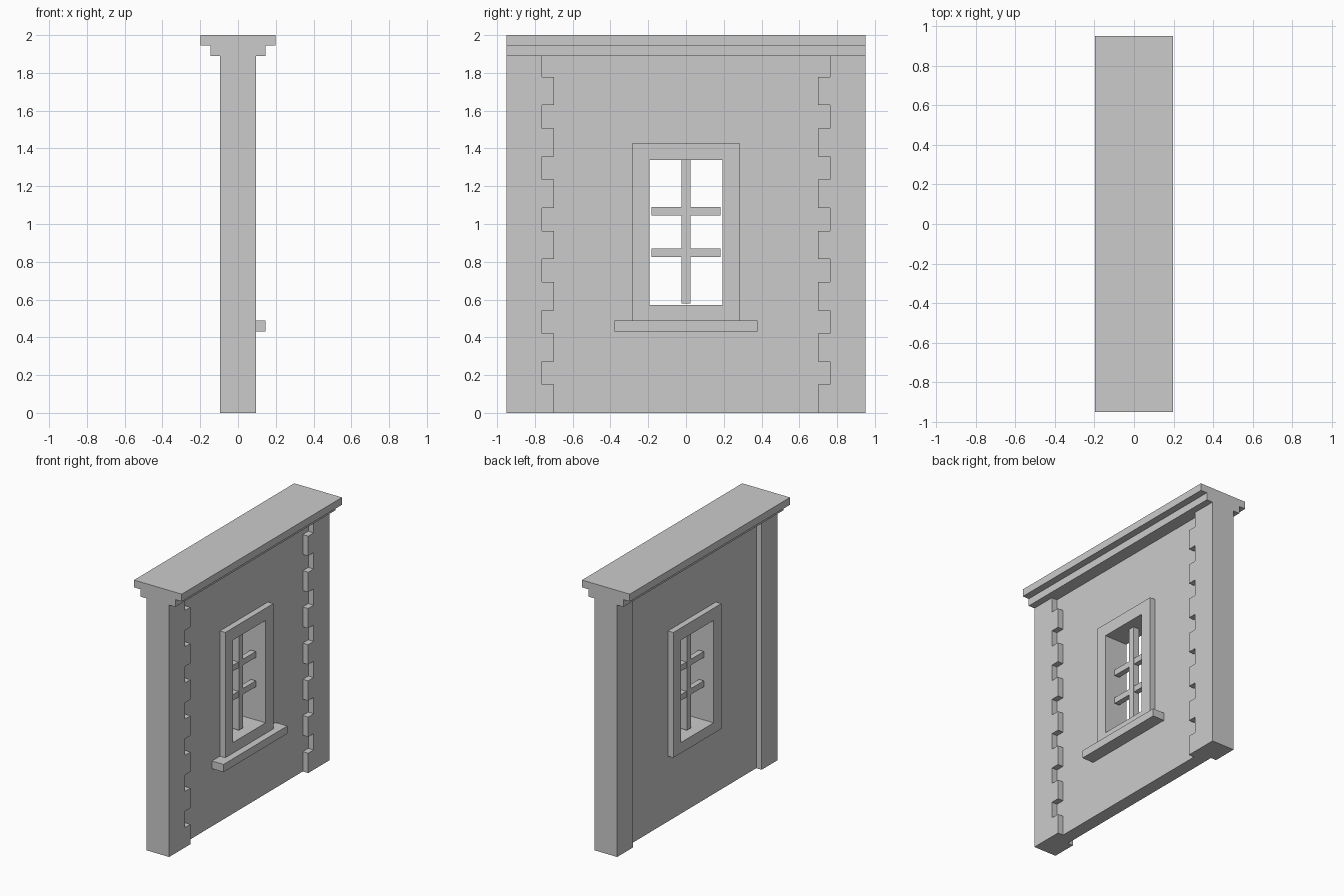
import bpy, bmesh
from mathutils import Vector

if "Cube" in bpy.data.objects:
    bpy.data.objects.remove(bpy.data.objects["Cube"])

HALF = 0.95      # half length of the wall
PIER = 0.094     # half thickness of piers and window frame
WALL = 0.049     # half thickness of the recessed wall
TOP = 1.89       # underside of the cornice


def finish(name, bm, mirror=False):
    bmesh.ops.recalc_face_normals(bm, faces=bm.faces)
    mesh = bpy.data.meshes.new(name)
    bm.to_mesh(mesh)
    bm.free()
    obj = bpy.data.objects.new(name, mesh)
    bpy.context.collection.objects.link(obj)
    if mirror:
        mod = obj.modifiers.new("Mirror", 'MIRROR')
        mod.use_axis = (False, True, False)
        mod.use_mirror_merge = False
    return obj


def prism(name, points, direction, mirror=False):
    """Extrude a closed 3D outline along a direction."""
    bm = bmesh.new()
    face = bm.faces.new([bm.verts.new(p) for p in points])
    new = bmesh.ops.extrude_face_region(bm, geom=[face], use_keep_orig=True)
    verts = [g for g in new["geom"] if isinstance(g, bmesh.types.BMVert)]
    bmesh.ops.translate(bm, verts=verts, vec=Vector(direction))
    return finish(name, bm, mirror)


def box(name, x, y, z, mirror=False):
    outline = [(x[0], y[0], z[0]), (x[0], y[1], z[0]),
               (x[0], y[1], z[1]), (x[0], y[0], z[1])]
    return prism(name, outline, (x[1] - x[0], 0, 0), mirror)


def ring(name, half_x, outer, inner):
    """Rectangular slab with a rectangular hole; sizes are (half_y, z0, z1)."""
    bm = bmesh.new()
    loops = []
    for w, z0, z1 in (outer, inner):
        for x in (half_x, -half_x):
            loops.append([bm.verts.new((x, y, z)) for y, z in
                          ((-w, z0), (w, z0), (w, z1), (-w, z1))])
    out_f, out_b, in_f, in_b = loops
    for a, b in ((out_f, in_f), (out_b, in_b), (out_f, out_b), (in_f, in_b)):
        for i in range(4):
            j = (i + 1) % 4
            bm.faces.new((a[i], a[j], b[j], b[i]))
    return finish(name, bm)


# Recessed wall with window hole
ring("wall", WALL, (0.763, 0, TOP), (0.284, 0.49, 1.43))

# Plain rear half of the end piers
box("pier_back", (-PIER, WALL), (0.763, HALF), (0, TOP), mirror=True)

# Toothed quoins on the front half of the piers
step = 0.2715
outline = [(WALL, HALF, TOP), (WALL, HALF, 0)]
for i in range(7):
    z0, z1 = i * step, i * step + 0.149
    if i:
        outline.append((WALL, 0.763, z0))
    outline += [(WALL, 0.698, z0), (WALL, 0.698, z1), (WALL, 0.763, z1)]
outline.append((WALL, 0.763, TOP))
prism("quoins", outline, (PIER - WALL, 0, 0), mirror=True)

# Stepped cornice
half = [(0.094, 1.89), (0.145, 1.89), (0.145, 1.945), (0.198, 1.945), (0.198, 2.0)]
profile = half + [(-x, z) for x, z in reversed(half)]
prism("cornice", [(x, -HALF, z) for x, z in profile], (0, 2 * HALF, 0))

# Window frame, sill and glazing bars
ring("window_frame", PIER, (0.284, 0.49, 1.43), (0.193, 0.57, 1.338))
box("window_sill", (WALL, 0.145), (-0.378, 0.378), (0.432, 0.49))
box("mullion", (-0.024, 0.024), (-0.024, 0.024), (0.578, 1.338))
for i, z in enumerate((0.825, 1.045)):
    box(f"glazing_bar_{i + 1}", (-0.02, 0.02), (-0.182, 0.182), (z, z + 0.045))
